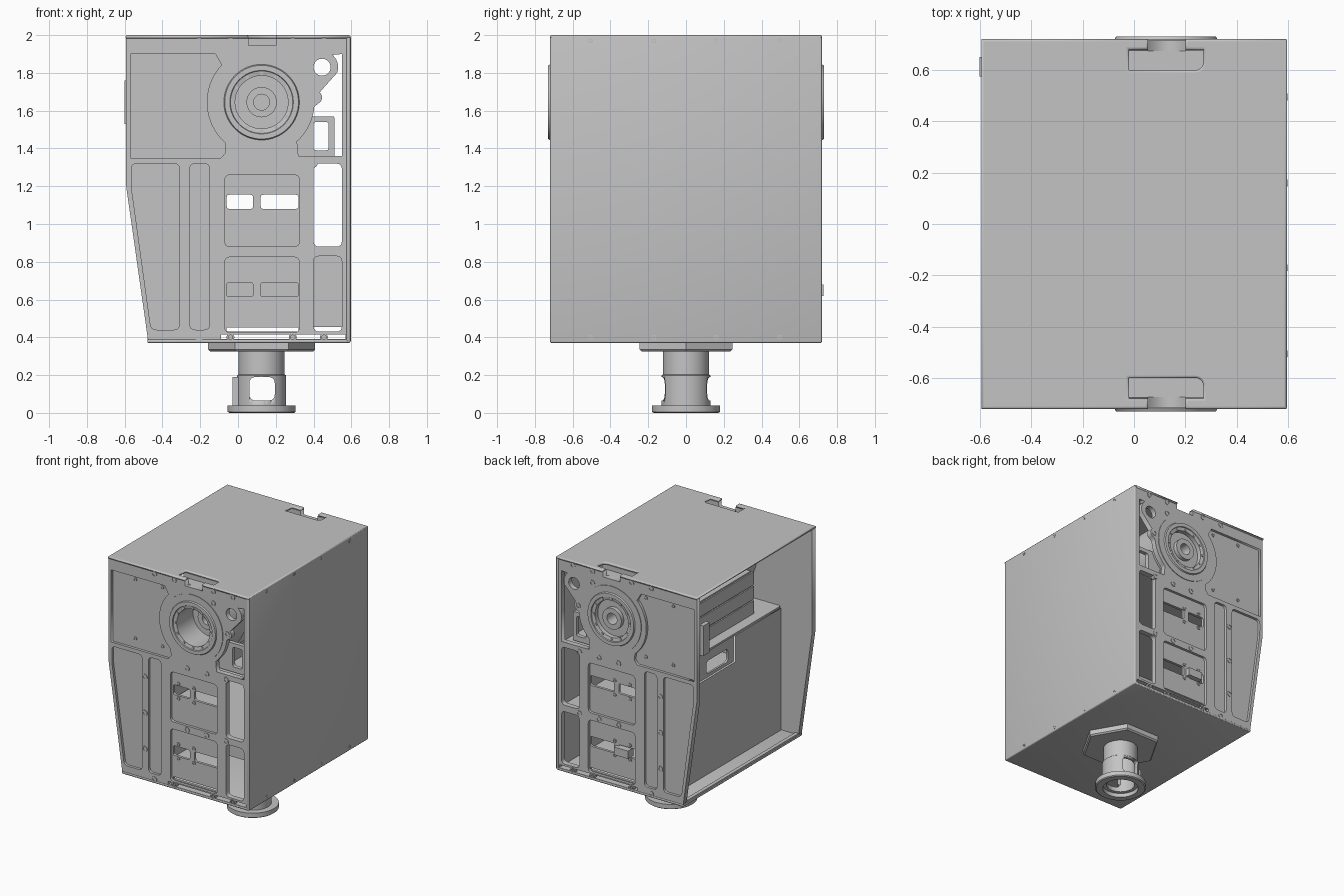
import bpy, bmesh
from math import pi, cos, sin, radians
from mathutils import Vector

if "Cube" in bpy.data.objects:
    bpy.data.objects.remove(bpy.data.objects["Cube"])

grey = bpy.data.materials.new("machined grey")
grey.use_nodes = True
grey.diffuse_color = (0.55, 0.55, 0.55, 1)
grey.node_tree.nodes["Principled BSDF"].inputs["Base Color"].default_value = (0.55, 0.55, 0.55, 1)


def activate(ob):
    bpy.ops.object.select_all(action='DESELECT')
    ob.select_set(True)
    bpy.context.view_layer.objects.active = ob


def add(name, data):
    ob = bpy.data.objects.new(name, data)
    bpy.context.scene.collection.objects.link(ob)
    data.materials.append(grey)
    activate(ob)
    return ob


def box(name, x, y, z, bevel=0.0):
    bm = bmesh.new()
    bmesh.ops.create_cube(bm, size=1)
    for v in bm.verts:
        v.co = [r[0] if c < 0 else r[1] for c, r in zip(v.co, (x, y, z))]
    if bevel:
        bmesh.ops.bevel(bm, geom=bm.edges[:], offset=bevel, segments=3, profile=0.5, affect='EDGES')
    me = bpy.data.meshes.new(name)
    bm.to_mesh(me)
    bm.free()
    ob = add(name, me)
    if bevel:
        bpy.ops.object.shade_smooth_by_angle(angle=radians(25))
    return ob


def lathe(name, profile, centre, axis=(0, 0, 1), segs=48, closed=False):
    """Turn (radius, height) points around an axis."""
    bm = bmesh.new()
    rows = [[bm.verts.new((r * cos(2 * pi * i / segs), r * sin(2 * pi * i / segs), h))
             for i in range(segs)] for r, h in profile]
    for a, b in zip(rows, rows[1:] + (rows[:1] if closed else [])):
        for i in range(segs):
            j = (i + 1) % segs
            bm.faces.new((a[i], a[j], b[j], b[i]))
    bmesh.ops.remove_doubles(bm, verts=bm.verts[:], dist=1e-5)
    bmesh.ops.recalc_face_normals(bm, faces=bm.faces[:])
    turn = Vector((0, 0, 1)).rotation_difference(Vector(axis)).to_matrix()
    for v in bm.verts:
        v.co = turn @ v.co + Vector(centre)
    me = bpy.data.meshes.new(name)
    bm.to_mesh(me)
    bm.free()
    ob = add(name, me)
    bpy.ops.object.shade_smooth_by_angle(angle=radians(35))
    return ob


def arc(cx, cy, r, a0, a1, n=16):
    return [(cx + r * cos(radians(a0 + (a1 - a0) * i / n)),
             cy + r * sin(radians(a0 + (a1 - a0) * i / n))) for i in range(n + 1)]


def circle(cx, cy, r, n=32):
    return arc(cx, cy, r, 0, 360, n)[:-1]


def rounded(points, r):
    out = []
    for i, p in enumerate(points):
        p = Vector(p)
        a = p + (Vector(points[i - 1]) - p).normalized() * r
        b = p + (Vector(points[(i + 1) % len(points)]) - p).normalized() * r
        out += [tuple(a * (1 - t) ** 2 + p * 2 * t * (1 - t) + b * t * t) for t in (0, .25, .5, .75, 1)]
    return out


def rect(x0, x1, y0, y1, r=0.03):
    return rounded([(x0, y0), (x1, y0), (x1, y1), (x0, y1)], r)


def sheet(name, loops, thick, place, turn, bevel=0.0):
    """Flat plate: first loop is the outline, the others are holes."""
    cu = bpy.data.curves.new(name, 'CURVE')
    cu.dimensions, cu.fill_mode = '2D', 'BOTH'
    cu.extrude, cu.bevel_depth, cu.offset = thick / 2 - bevel, bevel, -bevel
    cu.bevel_resolution = 2
    for loop in loops:
        sp = cu.splines.new('POLY')
        sp.points.add(len(loop) - 1)
        for p, co in zip(sp.points, loop):
            p.co = (*co, 0, 1)
        sp.use_cyclic_u = True
    ob = add(name, cu)
    ob.location, ob.rotation_euler = place, turn
    bpy.ops.object.convert(target='MESH')
    return bpy.context.object


UPRIGHT, SIDEWAYS, FLAT = (pi / 2, 0, 0), (pi / 2, 0, pi / 2), (0, 0, 0)
HX, HZ = 0.125, 1.645      # hub centre

# Outlines shared by the front and back plates
edge = [(-.592, 1.2), (-.475, .375), (.575, .375), (.575, 1.985), (.2, 1.985), (.2, 1.945),
        (.055, 1.945), (.055, 1.985), (-.592, 1.985)]
through = [
    rect(.4, .55, .88, 1.32), rect(.4, .55, .43, .83), rect(-.09, .57, .391, .415, .005),
    [(.32, 1.36), (.55, 1.36), (.55, 1.9)] + arc(.445, 1.83, .085, 50, -20)
    + arc(.41, 1.67, .035, 50, -60) + arc(HX, HZ, .28, -5, -48),
    circle(.445, 1.83, .045), circle(HX, HZ, .22, 48),
]
slots = [rect(-.06, .32, .432, .452, .005)]
for z in (1.08, .615):
    slots += [rect(-.06, .08, z, z + .075, .015), rect(.12, .32, z, z + .075, .015)]
pockets = [
    rounded([(-.565, 1.32), (-.31, 1.32), (-.31, .44), (-.46, .44), (-.565, 1.2)], .03),
    rect(-.255, -.15, .44, 1.32), rect(-.07, .325, .88, 1.26), rect(-.07, .325, .425, .825),
    [(-.57, 1.35), (-.09, 1.35), (-.065, 1.38)] + arc(HX, HZ, .29, 228, 137) + [(-.12, 1.9), (-.57, 1.9)],
]
bosses = [(-.285, 1.16), (-.285, .885), (-.285, .61), (.41, 1.67), (.29, 1.875)]
bosses += [(x, z) for x in (.07, .235, .4) for z in (1.32, .85)]
bosses += [(x, z) for x in (-.205, -.04, .29, .455) for z in (1.965, .4)]
screws = [(x, z) for x in (-.38, -.15) for z in (1.87, 1.42)]
screws += [(x, z) for x in (-.015, .115) for z in (1.17, 1.06, .71, .6)]

for side, s, floor in (("front", -1, .52), ("back", 1, .685)):
    out = (0, s, 0)
    sheet(side + "_plate", [edge] + through + slots, .02, (0, s * .685, 0), UPRIGHT)
    sheet(side + "_rim", [edge] + through + pockets, .02, (0, s * .705, 0), UPRIGHT)
    # Bearing hub with stepped bore
    lathe(side + "_hub", [(0, .45), (.25, .45), (.25, .72), (.2, .72), (.195, .73), (.168, .73),
                          (.165, .723), (.14, .718), (.14, floor), (.08, floor), (.08, floor + .03),
                          (.042, floor + .03), (.042, .47), (0, .47)], (HX, 0, HZ), out, 64)
    for i in range(12):
        a = 2 * pi * i / 12
        lathe(side + "_hub_bolt", [(.01, .7), (.01, .726), (0, .726)],
              (HX + .153 * cos(a), 0, HZ + .153 * sin(a)), out, 10)
    for x, z in bosses:
        lathe(side + "_boss", [(.021, .69), (.021, .719), (.012, .719), (.012, .705), (0, .705)],
              (x, 0, z), out, 16)
    for x, z in screws:
        lathe(side + "_screw", [(.014, .68), (.014, .702), (.007, .702), (.007, .697), (0, .697)],
              (x, 0, z), out, 12)
    # Recessed hand grip pocket under the top cover
    box(side + "_grip_floor", (-.04, .29), sorted((s * .58, s * .69)), (1.93, 1.945))
    box(side + "_grip_wall", (-.04, .29), sorted((s * .58, s * .6)), (1.945, 1.982))

# Cover panels
half = [(.595, -.72), (.595, .72)]
grip = [(.2, .72), (.2, .68), (.27, .68)] + arc(.24, .63, .03, 0, -90, 6) + [
    (-.02, .6), (-.02, .68), (.055, .68), (.055, .72)]
outline = half + grip + [(-.595, .72), (-.595, -.72)] + [(x, -y) for x, y in reversed(grip)]
sheet("top_cover", [outline], .02, (0, 0, 1.99), FLAT, .009)
box("side_cover", (.573, .597), (-.72, .72), (.37, 1.999), .011)
box("floor_panel", (-.48, .59), (-.718, .718), (.37, .39), .008)
box("bottom_rail", (-.478, -.45), (-.69, .69), (.38, .402))
for y in (-.505, -.17, .16, .495):
    for z in (1.97, .4):
        lathe("cover_screw", [(.013, .59), (.013, .599), (.006, .599), (.006, .597), (0, .597)],
              (0, y, z), (1, 0, 0), 12)

# Inner walls, shelves and equipment
sheet("inner_wall", [[(-.67, .39), (.67, .39), (.67, 1.12), (-.12, 1.12), (-.12, 1.32), (-.67, 1.32)]],
      .015, (-.325, 0, 0), SIDEWAYS)
sheet("wall_bracket", [rect(-.13, .67, 1.08, 1.32, .01), rect(-.06, .2, 1.14, 1.24)],
      .015, (-.305, 0, 0), SIDEWAYS)
sheet("upper_shelf", [rect(-.33, .57, -.67, .67, .01), rect(.36, .5, -.4, .4)], .015, (0, 0, 1.33), FLAT)
box("middle_shelf", (-.3, .57), (-.67, .67), (.838, .853))
box("lower_unit", (-.1, .565), (-.2, .2), (.455, .838))
for i in range(3):
    z = 1.337 + i * .11
    box("upper_unit", (-.25, .29), (-.46, .46), (z, z + .1))
    box("upper_unit_joint", (-.24, .28), (-.44, .44), (z + .1, z + .11))
for s in (-1, 1):
    sheet("corner_bracket", [rect(.29, .51, 1.35, 1.57, .01), rect(.4, .48, 1.39, 1.54, .015)],
          .03, (0, s * .62, 0), UPRIGHT)
box("edge_plate", (-.602, -.57), (.575, .65), (1.53, 1.76))
box("back_connector", (-.02, .1), (.66, .728), (.62, .68))

# Pedestal
lathe("hex_flange", [(0, .325), (.272, .325), (.283, .335), (.283, .375), (0, .375)], (HX, 0, 0), segs=6)
tube = lathe("pedestal_tube", [(.125, 0), (.172, 0), (.18, .006), (.18, .04), (.13, .04), (.13, .198),
                               (.122, .204), (.122, .33), (.1, .33), (.1, .03), (.125, .03)],
             (HX, 0, 0), segs=64, closed=True)
cutter = sheet("window_cutter", [rect(.06, .195, .065, .19, .035)], 1, (0, 0, 0), UPRIGHT)
bm = bmesh.new()
bm.from_mesh(cutter.data)
bmesh.ops.remove_doubles(bm, verts=bm.verts[:], dist=1e-5)
bmesh.ops.recalc_face_normals(bm, faces=bm.faces[:])
bm.to_mesh(cutter.data)
bm.free()
cut = tube.modifiers.new("windows", 'BOOLEAN')
cut.operation, cut.object, cut.solver = 'DIFFERENCE', cutter, 'EXACT'
activate(tube)
bpy.ops.object.modifier_apply(modifier=cut.name)
bpy.data.objects.remove(cutter)
box("pedestal_clip", (-.03, .02), (-.04, .04), (.04, .19))
